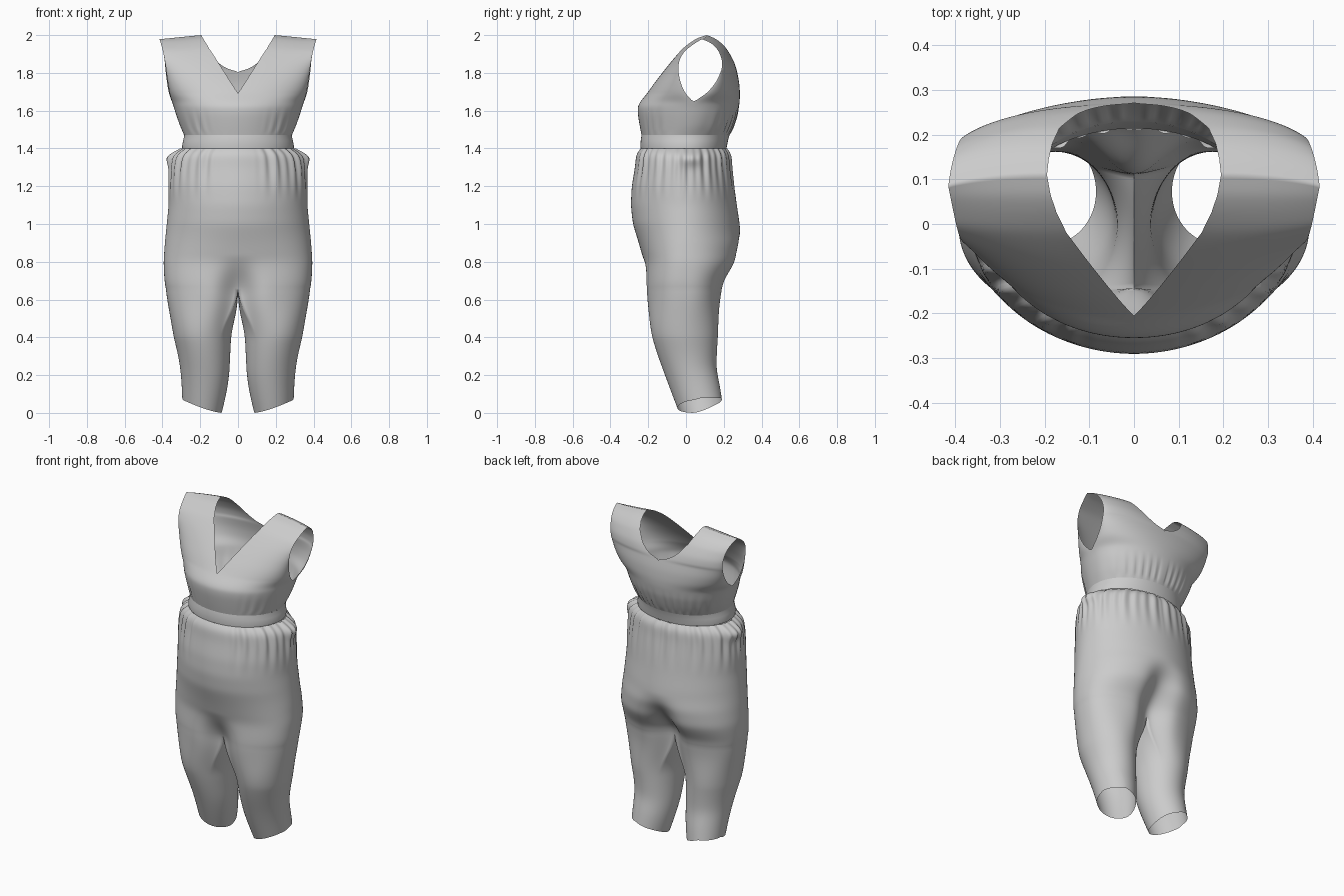
import bpy, bmesh
from math import sin, cos, pi, exp, radians

if "Cube" in bpy.data.objects:
    bpy.data.objects.remove(bpy.data.objects["Cube"])

P = 2.05  # roundness of the body cross-sections


def smooth(a, b, x):
    t = max(0.0, min(1.0, (x - a) / (b - a)))
    return t * t * (3 - 2 * t)


def relax(rows, keep=(), passes=8):
    for _ in range(passes):
        new = [list(r) for r in rows]
        for i in range(1, len(rows) - 1):
            for c in range(len(rows[0])):
                if c not in keep:
                    new[i][c] = (rows[i-1][c] + 2 * rows[i][c] + rows[i+1][c]) / 4
        rows = new
    return rows


def resample(keys, n):
    rows = []
    for a, b in zip(keys, keys[1:]):
        rows += [[p + (q - p) * i / n for p, q in zip(a, b)] for i in range(n)]
    return rows + [list(keys[-1])]


def lookup(keys, z):
    for a, b in zip(keys, keys[1:]):
        if z <= b[0] + 1e-9:
            t = (z - a[0]) / (b[0] - a[0])
            return [p + (q - p) * t for p, q in zip(a, b)]
    return list(keys[-1])


def half_ring(k, w, yf, yb, p=P):
    # k from 0 (centre front) to 1 (centre back) around the +x side
    s, c = abs(sin(k * pi)), cos(k * pi)
    x = w * s ** (2 / p) if 0 < k < 1 else 0.0
    y = abs(c) ** (2 / p) * (yf if c > 0 else yb)
    return x, y


def make(name, grids):
    # each grid is a list of rows of points; the left half is mirrored
    bm = bmesh.new()
    for g in grids:
        vs = [[bm.verts.new(p) for p in row] for row in g]
        for r0, r1 in zip(vs, vs[1:]):
            for j in range(min(len(r0), len(r1)) - 1):
                bm.faces.new((r0[j], r0[j+1], r1[j+1], r1[j]))
    bmesh.ops.remove_doubles(bm, verts=bm.verts, dist=0.0003)
    bmesh.ops.recalc_face_normals(bm, faces=bm.faces)
    me = bpy.data.meshes.new(name)
    bm.to_mesh(me)
    bm.free()
    me.shade_smooth()
    ob = bpy.data.objects.new(name, me)
    bpy.context.collection.objects.link(ob)
    m = ob.modifiers.new("mirror", 'MIRROR')
    m.merge_threshold = 0.0005
    return ob


# Trousers: z, inner leg x, outer x, front y, back y
leg_keys = [
    (0, .085, .295, -.045, .19), (.1, .062, .298, -.08, .178),
    (.2, .046, .305, -.115, .16), (.3, .042, .32, -.15, .163),
    (.4, .037, .34, -.18, .168), (.5, .03, .357, -.198, .175),
    (.6, .015, .375, -.21, .185), (.7, .01, .389, -.215, .205),
    (.75, 0, .392, -.218, .238), (.8, 0, .394, -.222, .27),
    (.9, 0, .387, -.25, .292), (1.0, 0, .377, -.281, .284),
    (1.1, 0, .367, -.292, .269), (1.2, 0, .366, -.287, .256),
    (1.3, 0, .36, -.27, .242), (1.36, 0, .348, -.265, .238),
    (1.39, 0, .325, -.256, .23), (1.4, 0, .295, -.24, .214)]
CROTCH, N, M = 0.66, 120, 24
zs = [i * .02 for i in range(33)] + [CROTCH + i * .01 for i in range(75)]
rows = relax([lookup(leg_keys, z) for z in zs], keep=(0,))


def pelvis_point(k, z, w, yf, yb):
    x, y = half_ring(k, w, yf, yb, 2.35 - .4 * smooth(.65, 1.0, z))
    # soft cleft between the legs
    fade = 1 - (smooth(.62, .84, z) if y < 0 else smooth(.66, .98, z))
    pull = .36 if y < 0 else .45
    y *= (1 + .05 * fade) * (1 - pull * fade * exp(-(x / .09) ** 2))
    # gathers under the waistband
    env = smooth(1.1, 1.36, z) * smooth(.06, .16, x if y < 0 else .2)
    g = 1 + .016 * env * (sin(34 * k * pi) + .6 * sin(21 * k * pi + 1))
    # pocket puff at the hip
    puff = .03 * exp(-((z - 1.35) / .04) ** 2 - ((y - .03) / .06) ** 2) * smooth(.2, .3, x)
    return x * g + puff, y * g


outer, inner = [], []
for z, xi, w, yf, yb in rows:
    b = smooth(.38, CROTCH, z)
    cx, hw, cy, hd = (xi + w) / 2, (w - xi) / 2, (yf + yb) / 2, (yb - yf) / 2

    def blend(deg, px, py):
        a = radians(deg)
        x = (cx + hw * cos(a)) * (1 - b) + px * b
        y = (cy + hd * sin(a)) * (1 - b) + py * b
        # slanted hem, higher at the outside and back
        t = max(0, (x - .085) / .21)
        h = min(.08, .07 * t ** 1.4 + .045 * smooth(.03, .2, y))
        return (x, y, z + h * max(0, 1 - z / .4))

    outer.append([blend(-130 + 260 * j / N, *pelvis_point(j / N, z, w, yf, yb))
                  for j in range(N + 1)])
    if z <= CROTCH + 1e-6:
        y0 = pelvis_point(0, z, w, yf, yb)[1]
        y1 = pelvis_point(1, z, w, yf, yb)[1]
        inner.append([blend(130 + 100 * j / M, 0, y1 + (y0 - y1) * j / M)
                      for j in range(M + 1)])
make("trousers", [outer, inner])

# Waistband
band = [(1.4, .295, -.24, .214), (1.415, .296, -.241, .217),
        (1.44, .291, -.24, .222), (1.46, .286, -.237, .227), (1.47, .285, -.235, .23)]
make("waistband", [[[(*half_ring(j / 64, *r[1:]), r[0]) for j in range(65)] for r in band]])

# Bodice panels: z, y at centre or neckline, y at side or armhole, neckline x, side x
side = [(1.47, 0, .285), (1.52, .02, .307), (1.58, .03, .328), (1.62, .035, .34), (1.648, .04, .35)]
front_keys = [(z, f, ys, 0, xs) for (z, ys, xs), f in zip(side, (-.235, -.245, -.255, -.256, -.242))] + [
    (1.69, -.207, -.005, 0, .362), (1.75, -.165, -.03, .038, .372),
    (1.81, -.118, -.042, .076, .38), (1.87, -.07, -.038, .114, .387),
    (1.93, -.018, -.01, .152, .397), (1.965, .028, .03, .174, .405),
    (1.987, .065, .06, .187, .411), (2.0, .11, .085, .195, .416)]
back_keys = [(z, f, ys, 0, xs) for (z, ys, xs), f in zip(side, (.23, .252, .273, .28, .284))] + [
    (1.69, .286, .11, 0, .366), (1.75, .282, .16, 0, .376),
    (1.808, .27, .185, 0, .383), (1.815, .268, .187, .035, .384),
    (1.83, .264, .19, .075, .385), (1.87, .25, .192, .125, .388),
    (1.93, .215, .175, .167, .396), (1.965, .18, .15, .183, .404),
    (1.987, .145, .12, .191, .411), (2.0, .11, .085, .195, .416)]


def panel(keys, cols=40):
    grid = []
    for z, yi, yo, xi, xo in relax(resample(keys, 6), keep=(3,)):
        q = P - .9 * smooth(1.66, 1.92, z)
        drop = .022 * smooth(1.8, 2.0, z)
        env = (1 - smooth(1.5, 1.64, z)) * smooth(1.465, 1.5, z)
        row = []
        for j in range(cols + 1):
            u = sin(j / cols * pi / 2) if j < cols else 1.0
            y = yo + (yi - yo) * max(0, 1 - u ** P) ** (1 / q)
            x = xi + (xo - xi) * u
            # gathers above the waistband
            y *= 1 + .02 * env * sin(45 * u) * (1 if yi > 0 else smooth(.1, .25, x))
            row.append((x, y, z - drop * u))
        grid.append(row)
    return grid


front, back = panel(front_keys), panel(back_keys)
for i in range(25):  # join the side seams below the armholes
    mid = tuple((a + b) / 2 for a, b in zip(front[i][-1], back[i][-1]))
    front[i][-1] = back[i][-1] = mid
make("bodice", [front, back])
